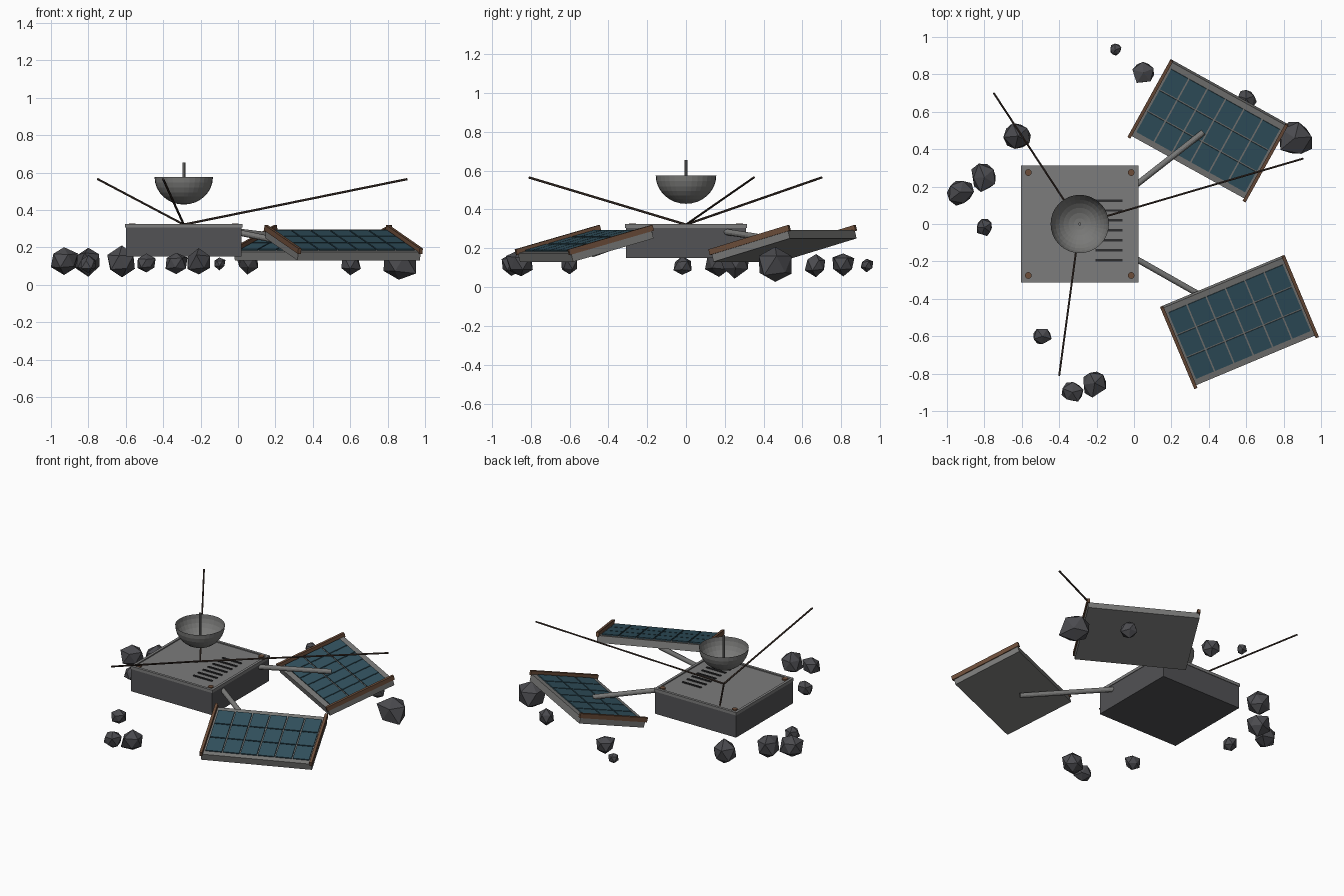
import bpy, bmesh, math, random
from mathutils import Matrix, Vector

cube = bpy.data.objects.get("Cube")
if cube:
    bpy.data.objects.remove(cube, do_unlink=True)
random.seed(7)


def material(name, r, g, b):
    m = bpy.data.materials.new(name)
    m.use_nodes = True
    m.diffuse_color = (r, g, b, 1)
    m.node_tree.nodes["Principled BSDF"].inputs["Base Color"].default_value = (r, g, b, 1)
    return m


HULL = material("dark hull grey", .085, .085, .09)
LID = material("lid grey", .2, .2, .2)
FRAME = material("frame grey", .19, .19, .185)
CELL = material("solar teal", .032, .085, .115)
BROWN = material("copper brown", .15, .075, .042)
ROD = material("antenna brown", .055, .036, .028)
SLOT = material("slot black", .025, .025, .027)
ROCK = material("rock grey", .07, .07, .078)


def finish(bm, name, mat, matrix=Matrix()):
    mesh = bpy.data.meshes.new(name)
    bm.to_mesh(mesh)
    bm.free()
    mesh.materials.append(mat)
    ob = bpy.data.objects.new(name, mesh)
    ob.matrix_world = matrix
    bpy.context.collection.objects.link(ob)
    return ob


def add_box(bm, centre, size):
    bmesh.ops.create_cube(bm, size=1, matrix=Matrix.Translation(centre) @ Matrix.Diagonal((*size, 1)))


def box(name, centre, size, mat, matrix=Matrix()):
    bm = bmesh.new()
    add_box(bm, centre, size)
    return finish(bm, name, mat, matrix)


def rod(name, a, b, radius, mat, sides=8):
    a, b = Vector(a), Vector(b)
    bm = bmesh.new()
    bmesh.ops.create_cone(bm, cap_ends=True, segments=sides, radius1=radius, radius2=radius,
                          depth=(b - a).length)
    turn = (b - a).to_track_quat('Z', 'Y').to_matrix().to_4x4()
    return finish(bm, name, mat, Matrix.Translation((a + b) / 2) @ turn)


# Main body with lid and raised rim
CX = -.29
box("body", (CX, 0, .23), (.62, .62, .16), HULL)
box("lid", (CX, 0, .311), (.61, .61, .014), LID)
bm = bmesh.new()
for s in (-1, 1):
    add_box(bm, (CX + s * .305, 0, .315), (.018, .628, .02))
    add_box(bm, (CX, s * .305, .315), (.628, .018, .02))
finish(bm, "lid_rim", LID)
for sx in (-1, 1):
    for sy in (-1, 1):
        x, y = CX + sx * .275, sy * .275
        rod("corner_bolt", (x, y, .31), (x, y, .328), .018, BROWN, 12)

# Cooling slots
bm = bmesh.new()
for i in range(7):
    add_box(bm, (-.133, .125 - i * .053, .32), (.145, .013, .008))
finish(bm, "vent_slots", SLOT)

# Dish: open lower half of a sphere, with a feed mast
bm = bmesh.new()
bmesh.ops.create_uvsphere(bm, u_segments=32, v_segments=16, radius=1)
bmesh.ops.delete(bm, geom=[v for v in bm.verts if v.co.z > .01], context='VERTS')
finish(bm, "dish", FRAME, Matrix.Translation((CX, 0, .575)) @ Matrix.Diagonal((.156, .156, .146, 1)))
rod("feed_mast", (CX, 0, .435), (CX, 0, .655), .008, FRAME)

# Whip antennas
for end in ((-.75, .70, .565), (.905, .35, .565), (-.4, -.81, .565)):
    rod("antenna", (CX, 0, .322), end, .006, ROD, 6)


# Solar panels, local top face at z = 0
def solar_panel(name, centre, yaw):
    m = (Matrix.Translation(centre) @ Matrix.Rotation(math.radians(yaw), 4, 'Z')
         @ Matrix.Rotation(math.radians(15), 4, 'X'))
    box(name + "_frame", (0, 0, -.023), (.71, .465, .046), FRAME, m)
    cells = bmesh.new()
    for i in range(6):
        for j in range(3):
            add_box(cells, ((i - 2.5) * .112, (j - 1) * .135, .003), (.104, .127, .008))
    finish(cells, name + "_cells", CELL, m)
    for s in (-1, 1):
        box(name + "_end_bar", (s * .352, 0, .008), (.018, .485, .03), BROWN, m)


solar_panel("back_panel", (.397, .5, .235), -29)
solar_panel("front_panel", (.563, -.522, .235), 22.7)
rod("back_arm", (0, .2, .285), (.37, .49, .24), .016, FRAME, 12)
rod("front_arm", (0, -.18, .28), (.53, -.48, .17), .016, FRAME, 12)

# Scattered rocks: x, y, z, radius
rocks = [(-.93, .17, .13, .085), (-.80, .25, .13, .08), (-.80, -.02, .11, .052),
         (-.62, .47, .12, .08), (-.49, -.60, .115, .052), (-.33, -.90, .115, .06),
         (-.21, -.85, .12, .08), (-.10, .93, .115, .035), (.05, .81, .12, .065),
         (.60, .67, .115, .06), (.86, .46, .115, .11)]
for x, y, z, r in rocks:
    bm = bmesh.new()
    bmesh.ops.create_icosphere(bm, subdivisions=1, radius=r)
    for v in bm.verts:
        v.co *= random.uniform(.8, 1.15)
    bmesh.ops.rotate(bm, verts=bm.verts, matrix=Matrix.Rotation(random.uniform(0, 6), 3, 'Z'))
    finish(bm, "rock", ROCK, Matrix.Translation((x, y, z)))
